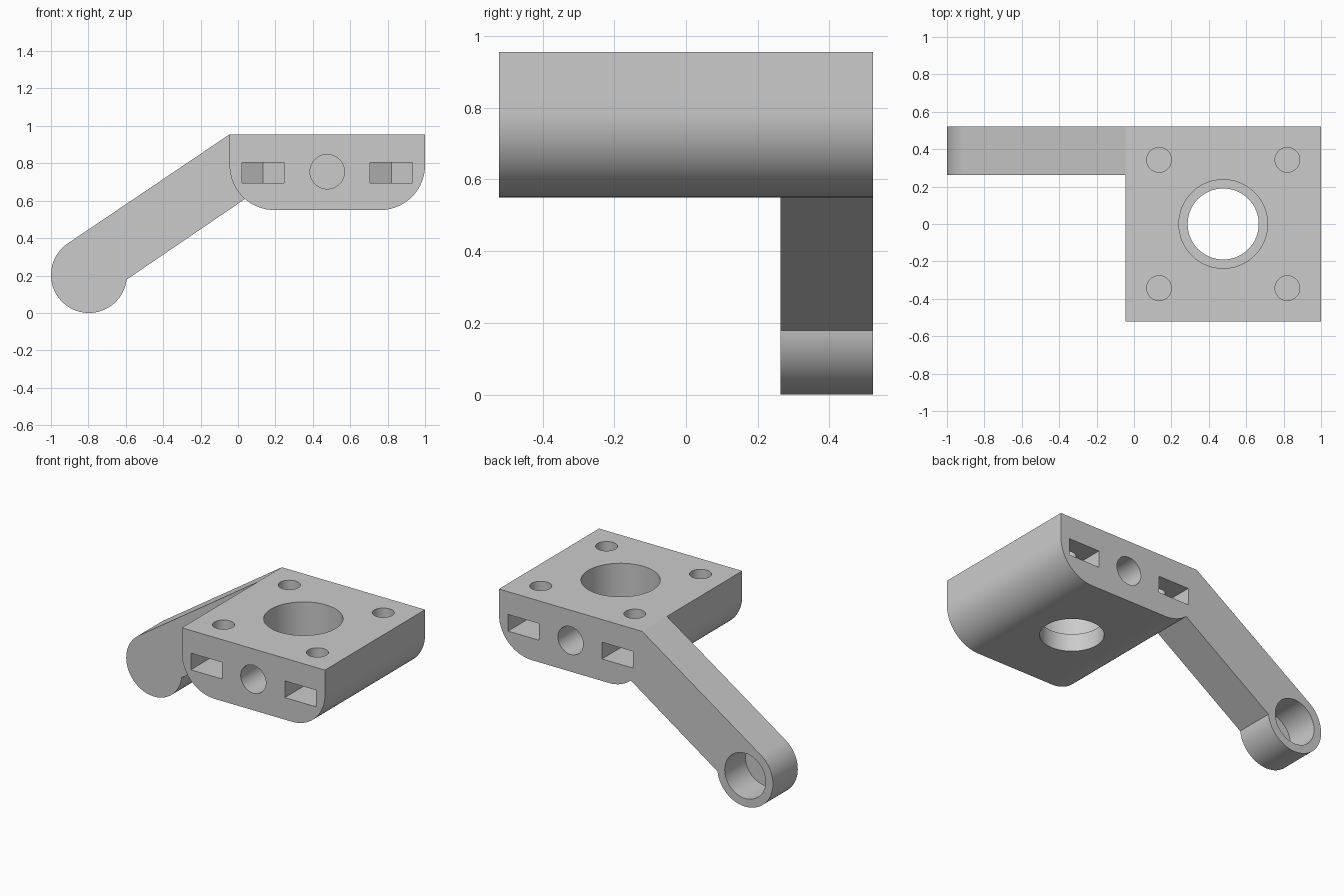
import bpy, bmesh
from math import cos, sin, pi, radians

cube = bpy.data.objects.get("Cube")
if cube:
    bpy.data.objects.remove(cube, do_unlink=True)

grey = bpy.data.materials.new("plain grey")
grey.use_nodes = True
colour = (0.6, 0.6, 0.6, 1)
grey.diffuse_color = colour
grey.node_tree.nodes["Principled BSDF"].inputs["Base Color"].default_value = colour


def arc(cx, cy, r, start, end, steps):
    """Points along an arc, angles in degrees."""
    angles = [radians(start + (end - start) * i / steps) for i in range(steps + 1)]
    return [(cx + r * cos(a), cy + r * sin(a)) for a in angles]


def circle(cx, cy, r, steps=64):
    return arc(cx, cy, r, 0, 360, steps)[:-1]


def prism(name, outline, axis, low, high):
    """Extrude a flat outline along y or z."""
    bm = bmesh.new()
    place = (lambda a, b: (a, low, b)) if axis == "y" else (lambda a, b: (a, b, low))
    face = bm.faces.new([bm.verts.new(place(a, b)) for a, b in outline])
    moved = bmesh.ops.extrude_face_region(bm, geom=[face])["geom"]
    step = (0, high - low, 0) if axis == "y" else (0, 0, high - low)
    bmesh.ops.translate(bm, vec=step, verts=[g for g in moved if isinstance(g, bmesh.types.BMVert)])
    bmesh.ops.recalc_face_normals(bm, faces=bm.faces)
    mesh = bpy.data.meshes.new(name)
    bm.to_mesh(mesh)
    bm.free()
    mesh.materials.append(grey)
    obj = bpy.data.objects.new(name, mesh)
    bpy.context.collection.objects.link(obj)
    return obj


def combine(target, other, operation):
    """Apply a boolean and discard the helper."""
    mod = target.modifiers.new("join", "BOOLEAN")
    mod.operation, mod.object, mod.solver = operation, other, "EXACT"
    bpy.context.view_layer.objects.active = target
    bpy.ops.object.modifier_apply(modifier=mod.name)
    bpy.data.objects.remove(other, do_unlink=True)


HALF, MID = 0.522, 0.477          # block half width and centre x
LEFT, RIGHT = MID - HALF, 1.0
BOTTOM, TOP, ROUND = 0.55, 0.955, 0.24
INSET = 0.343                     # corner hole offset

# Block with rounded lower edges
outline = [(RIGHT, TOP), (LEFT, TOP)]
outline += arc(LEFT + ROUND, BOTTOM + ROUND, ROUND, 180, 270, 24)
outline += arc(RIGHT - ROUND, BOTTOM + ROUND, ROUND, 270, 360, 24)
bracket = prism("mounting_bracket", outline, "y", -HALF, HALF)

# Sloping arm ending in a round boss
arm = [(LEFT, TOP)] + arc(-0.797, 0.203, 0.203, 123, 353, 56)
arm += [(0.1, 0.652), (0.1, 0.9)]
combine(bracket, prism("arm", arm, "y", 0.263, HALF), "UNION")

# Blind socket in the boss, open at the back
cutters = [prism("socket", circle(-0.797, 0.203, 0.149), "y", 0.305, 0.6)]

# Stepped central bore
cutters.append(prism("bore", circle(MID, 0, 0.19), "z", 0.5, 0.8))
cutters.append(prism("counterbore", circle(MID, 0, 0.237), "z", 0.665, 1.1))

for side in (-1, 1):
    # Blind round hole in the front and back faces
    near, far = sorted((side * 0.28, side * 0.6))
    cutters.append(prism("side_hole", circle(MID, 0.755, 0.092), "y", near, far))
    for sx in (-1, 1):
        x, y = MID + sx * INSET, side * INSET
        # Nut slot with a pointed inner end
        slot = [(x - 0.113, side * 0.6), (x - 0.113, y - side * 0.065),
                (x, y - side * 0.13), (x + 0.113, y - side * 0.065), (x + 0.113, side * 0.6)]
        cutters.append(prism("nut_slot", slot, "z", 0.695, 0.805))
        # Screw hole from the top down into the slot
        cutters.append(prism("screw_hole", circle(x, y, 0.066, 48), "z", 0.75, 1.1))

for cutter in cutters:
    combine(bracket, cutter, "DIFFERENCE")

bpy.ops.object.select_all(action="DESELECT")
bracket.select_set(True)
bpy.context.view_layer.objects.active = bracket
bpy.ops.object.shade_smooth_by_angle(angle=radians(30))
